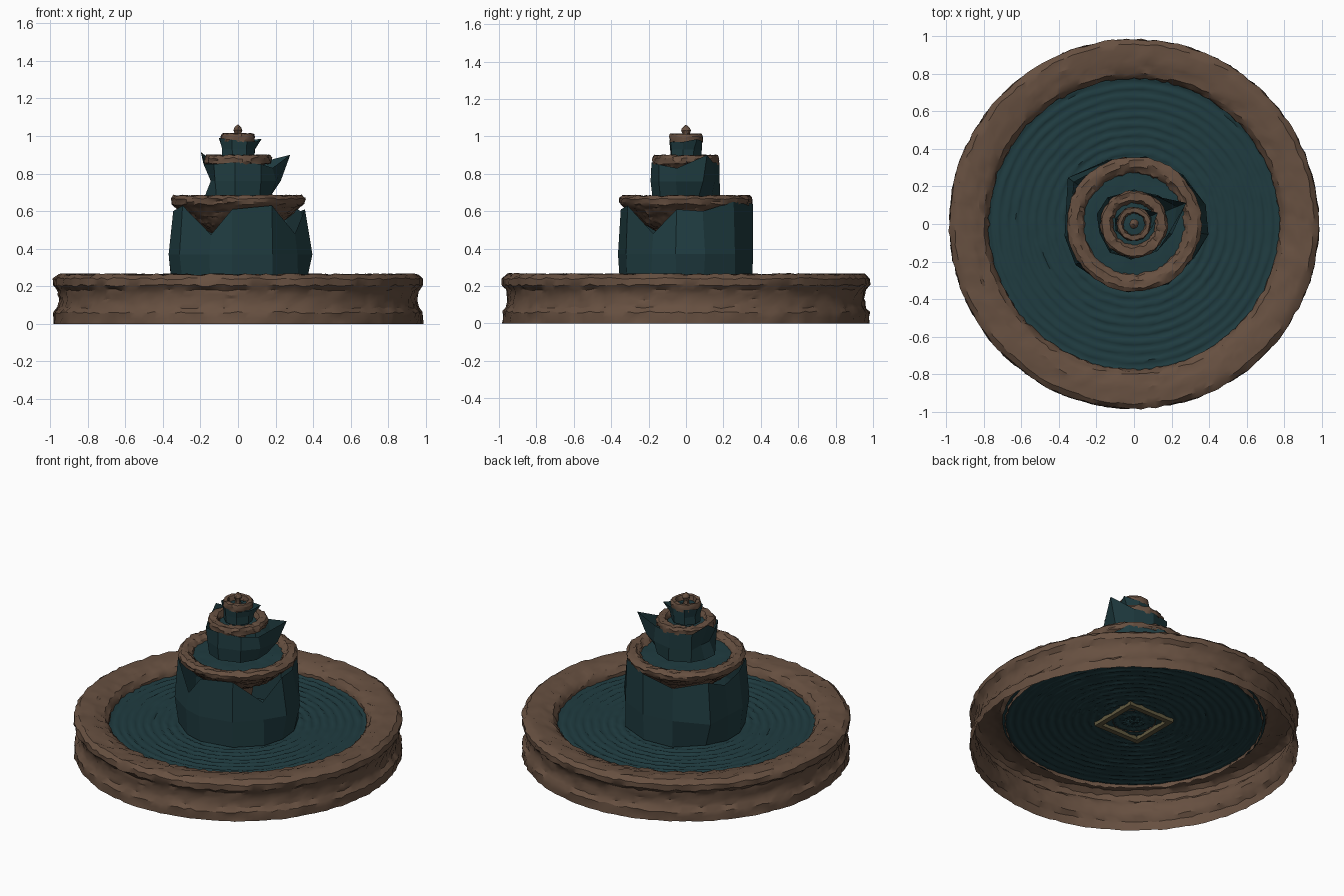
import bpy, bmesh, math, random

if "Cube" in bpy.data.objects:
    bpy.data.objects.remove(bpy.data.objects["Cube"])

random.seed(7)


def material(name, rgb):
    m = bpy.data.materials.new(name)
    m.diffuse_color = (*rgb, 1)
    m.use_nodes = True
    m.node_tree.nodes["Principled BSDF"].inputs["Base Color"].default_value = m.diffuse_color
    return m


STONE = material("brown_stone", (0.135, 0.08, 0.052))
WATER = material("dark_water", (0.014, 0.045, 0.052))
OLIVE = material("mossy_stone", (0.12, 0.10, 0.05))


def finish(bm, name, mat, angle=None):
    bmesh.ops.remove_doubles(bm, verts=bm.verts, dist=1e-5)
    me = bpy.data.meshes.new(name)
    bm.to_mesh(me)
    bm.free()
    me.materials.append(mat)
    ob = bpy.data.objects.new(name, me)
    bpy.context.collection.objects.link(ob)
    if angle is not None:
        bpy.ops.object.select_all(action='DESELECT')
        ob.select_set(True)
        bpy.context.view_layer.objects.active = ob
        bpy.ops.object.shade_smooth_by_angle(angle=math.radians(angle))
    return ob


def resample(profile, step):
    out = [profile[0]]
    for (r0, z0), (r1, z1) in zip(profile, profile[1:]):
        n = max(1, round(math.hypot(r1 - r0, z1 - z0) / step))
        out += [(r0 + (r1 - r0) * i / n, z0 + (z1 - z0) * i / n) for i in range(1, n + 1)]
    return out


def skin(bm, rings):
    n = len(rings[0])
    for a, b in zip(rings, rings[1:]):
        for i in range(n):
            j = (i + 1) % n
            bm.faces.new((a[i], a[j], b[j], b[i]))


def lathe(name, profile, segs, rough, mat, step=0.025, angle=30):
    # profile runs bottom outside to top inside; each vertex is roughened
    bm = bmesh.new()
    rings = []
    for r, z in resample(profile, step):
        ring = []
        for i in range(segs):
            a = 2 * math.pi * i / segs
            k = rough if r > 0 else 0
            rr = r + random.uniform(-k, k)
            zz = z + (random.uniform(-k, k) if z > 0 and r > 0 else 0)
            ring.append(bm.verts.new((rr * math.cos(a), rr * math.sin(a), zz)))
        rings.append(ring)
    skin(bm, rings)
    return finish(bm, name, mat, angle)


def curtain(name, spokes, z_bottom, z_mid, r_bottom):
    # spokes: angle, top radius, top height, middle radius
    bm = bmesh.new()
    rings = [[], [], []]
    for deg, rt, zt, rm in spokes:
        c, s = math.cos(math.radians(deg)), math.sin(math.radians(deg))
        rb = r_bottom * random.uniform(0.97, 1.03)
        zm = min(z_mid, zt - 0.02)
        for ring, r, z in zip(rings, (rb, rm, rt), (z_bottom, zm, zt)):
            ring.append(bm.verts.new((r * c, r * s, z)))
    skin(bm, rings)
    return finish(bm, name, WATER)


# Main basin wall, hollow underneath
lathe("basin_wall", [(0.982, 0), (0.98, 0.06), (0.96, 0.085), (0.952, 0.13), (0.96, 0.18),
                     (0.983, 0.205), (0.983, 0.24), (0.955, 0.263), (0.87, 0.262),
                     (0.83, 0.252), (0.80, 0.245), (0.775, 0.215), (0.77, 0.17)],
      160, 0.006, STONE)

# Rippled pool surface
ripple = [(0.79 - 0.79 * i / 64, 0.193 + 0.004 * math.sin(i * math.pi / 2)) for i in range(65)]
lathe("basin_water", ripple, 96, 0.003, WATER, step=0.05, angle=60)

# Square pedestal base whose edge shows under the pool
bm = bmesh.new()
rings = []
for h, z in ((0.135, 0.27), (0.135, 0.17), (0.168, 0.17), (0.168, 0.27), (0.135, 0.27)):
    rings.append([bm.verts.new((x * h, y * h, z)) for x, y in ((1, 1), (-1, 1), (-1, -1), (1, -1))])
skin(bm, rings)
finish(bm, "pedestal_base", OLIVE)

# Columns between the tiers
for name, r, z0, z1 in (("lower_column", 0.10, 0.19, 0.50), ("middle_column", 0.05, 0.64, 0.80),
                        ("upper_column", 0.03, 0.87, 0.96)):
    lathe(name, [(r * 1.3, z0), (r, z0 + 0.04), (r * 0.8, (z0 + z1) / 2), (r, z1)], 24, 0.003, STONE)

# Stacked bowls with their water: outer radius, inner radius, rim height, depth, sides
for name, ro, ri, zt, depth, segs in (("lower", 0.358, 0.275, 0.682, 0.22, 80),
                                      ("middle", 0.178, 0.115, 0.897, 0.10, 48),
                                      ("upper", 0.090, 0.058, 1.013, 0.06, 32)):
    k = 0.006 if ro > 0.1 else 0.004
    lathe(name + "_bowl", [(ro * 0.25, zt - depth), (ro * 0.62, zt - depth * 0.7),
                           (ro * 0.86, zt - depth * 0.36), (ro * 0.98, zt - 0.045), (ro, zt - 0.015),
                           (ro * 0.95, zt), (ri * 1.1, zt), (ri, zt - 0.018), (ri * 0.95, zt - 0.04)],
          segs, k, STONE, step=0.02, angle=25)
    lathe(name + "_bowl_water", [(ri * 1.05, zt - 0.03), (0, zt - 0.027)], segs // 2, 0.004, WATER,
          step=0.03, angle=40)

# Finial
lathe("finial", [(0.022, 0.97), (0.016, 1.01), (0.026, 1.03), (0.02, 1.045), (0, 1.063)],
      12, 0.003, STONE, step=0.02)

# Ragged sheets of falling water
curtain("lower_water_curtain",
        [(-170, .35, .60, .375), (-145, .36, .63, .38), (-115, .34, .475, .36), (-95, .35, .61, .365),
         (-60, .36, .63, .37), (-30, .35, .48, .365), (-8, .36, .61, .40), (15, .345, .60, .395),
         (45, .36, .65, .37), (80, .365, .64, .365), (112, .35, .58, .36), (145, .39, .63, .43),
         (168, .34, .56, .37)], 0.20, 0.37, 0.36)
curtain("middle_water_curtain",
        [(-165, .19, .85, .15), (-130, .20, .85, .19), (-95, .185, .86, .19), (-50, .19, .85, .19),
         (-15, .19, .83, .21), (22, .30, .90, .245), (50, .19, .86, .20), (90, .18, .86, .18),
         (135, .20, .87, .19), (165, .205, .915, .14)], 0.675, 0.76, 0.18)
curtain("upper_water_curtain",
        [(-160, .105, .99, .09), (-110, .095, .98, .09), (-60, .095, .97, .09), (-10, .10, .97, .09),
         (25, .14, .985, .10), (70, .09, .975, .09), (120, .095, .985, .09), (165, .105, .985, .085)],
        0.88, 0.93, 0.088)
